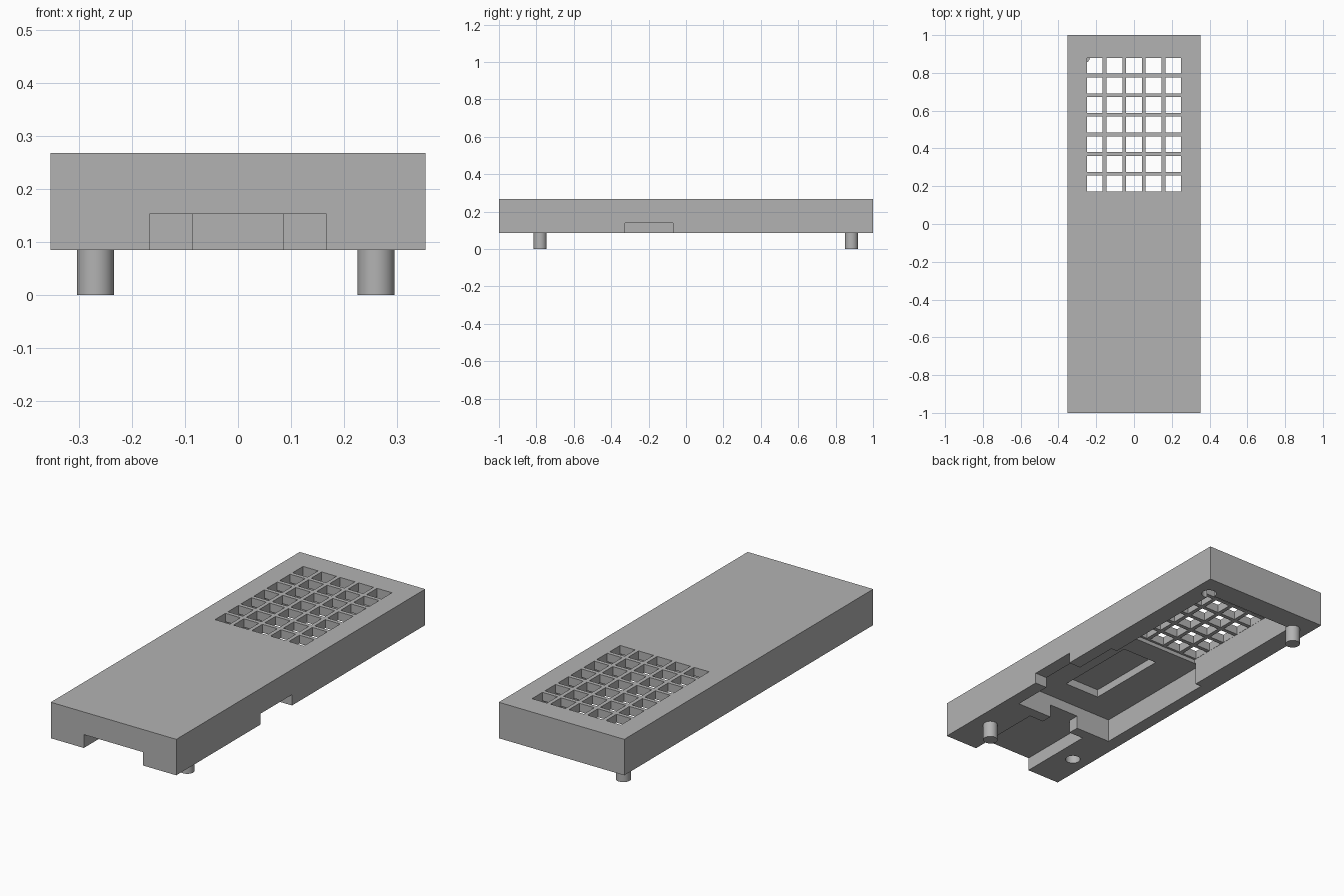
import bpy, bmesh
from mathutils import Matrix, Vector

cube = bpy.data.objects.get("Cube")
if cube:
    bpy.data.objects.remove(cube)

grey = bpy.data.materials.new("mid_grey")
grey.use_nodes = True
grey.diffuse_color = (0.45, 0.45, 0.45, 1)
grey.node_tree.nodes["Principled BSDF"].inputs["Base Color"].default_value = (0.45, 0.45, 0.45, 1)

BASE, TOP, HALF = 0.085, 0.268, 0.353


def add_box(bm, x0, x1, y0, y1, z0, z1):
    size = Vector((x1 - x0, y1 - y0, z1 - z0))
    mid = Vector((x0 + x1, y0 + y1, z0 + z1)) / 2
    bmesh.ops.create_cube(bm, size=1, matrix=Matrix.Translation(mid) @ Matrix.Diagonal(size).to_4x4())


def add_pin(bm, x, y, radius, z0, z1):
    bmesh.ops.create_cone(bm, cap_ends=True, segments=40, radius1=radius, radius2=radius,
                          depth=z1 - z0, matrix=Matrix.Translation((x, y, (z0 + z1) / 2)))


def finish(name, bm):
    mesh = bpy.data.meshes.new(name)
    bm.to_mesh(mesh)
    bm.free()
    mesh.materials.append(grey)
    obj = bpy.data.objects.new(name, mesh)
    bpy.context.collection.objects.link(obj)
    return obj


def smooth(obj):
    bpy.ops.object.select_all(action="DESELECT")
    obj.select_set(True)
    bpy.context.view_layer.objects.active = obj
    bpy.ops.object.shade_smooth_by_angle()


def cut(target, bm):
    cutter = finish("cutter", bm)
    cutter.hide_render = True
    mod = target.modifiers.new("cut", "BOOLEAN")
    mod.operation, mod.solver, mod.object = "DIFFERENCE", "EXACT", cutter
    bpy.context.view_layer.objects.active = target
    bpy.ops.object.modifier_apply(modifier=mod.name)
    bpy.data.objects.remove(cutter)


# Main slab
bm = bmesh.new()
add_box(bm, -HALF, HALF, -1, 1, BASE, TOP)
casing = finish("casing", bm)

# Underside pockets, front channel, narrow gate and side slot
pockets = [
    (-0.285, 0.285, -0.533, 0.168, 0, 0.205),
    (-0.251, 0.251, 0.160, 0.881, 0, 0.225),
    (-0.10, 0.10, -0.395, 0.045, 0.15, 0.245),
    (-0.167, 0.167, -1.1, -0.59, 0, 0.153),
    (-0.085, 0.085, -0.62, -0.50, 0, 0.153),
    (0.25, 0.40, -0.325, -0.07, 0, 0.14),
]
for pocket in pockets:
    bm = bmesh.new()
    add_box(bm, *pocket)
    cut(casing, bm)

# Grille of square openings
CELL, PITCH = 0.084, 0.104
bm = bmesh.new()
for col in range(5):
    for row in range(7):
        x, y = -0.25 + col * PITCH, 0.172 + row * PITCH
        add_box(bm, x, x + CELL, y, y + CELL, 0.15, 0.35)
cut(casing, bm)

# Peg sockets
for x, y in ((-0.265, -0.78), (0.265, 0.885)):
    bm = bmesh.new()
    add_pin(bm, x, y, 0.036, 0, 0.17)
    cut(casing, bm)
smooth(casing)

# Locating pegs on opposite corners
for name, x, y in (("front_peg", 0.26, -0.78), ("back_peg", -0.268, 0.885)):
    bm = bmesh.new()
    add_pin(bm, x, y, 0.035, 0, 0.09)
    smooth(finish(name, bm))
